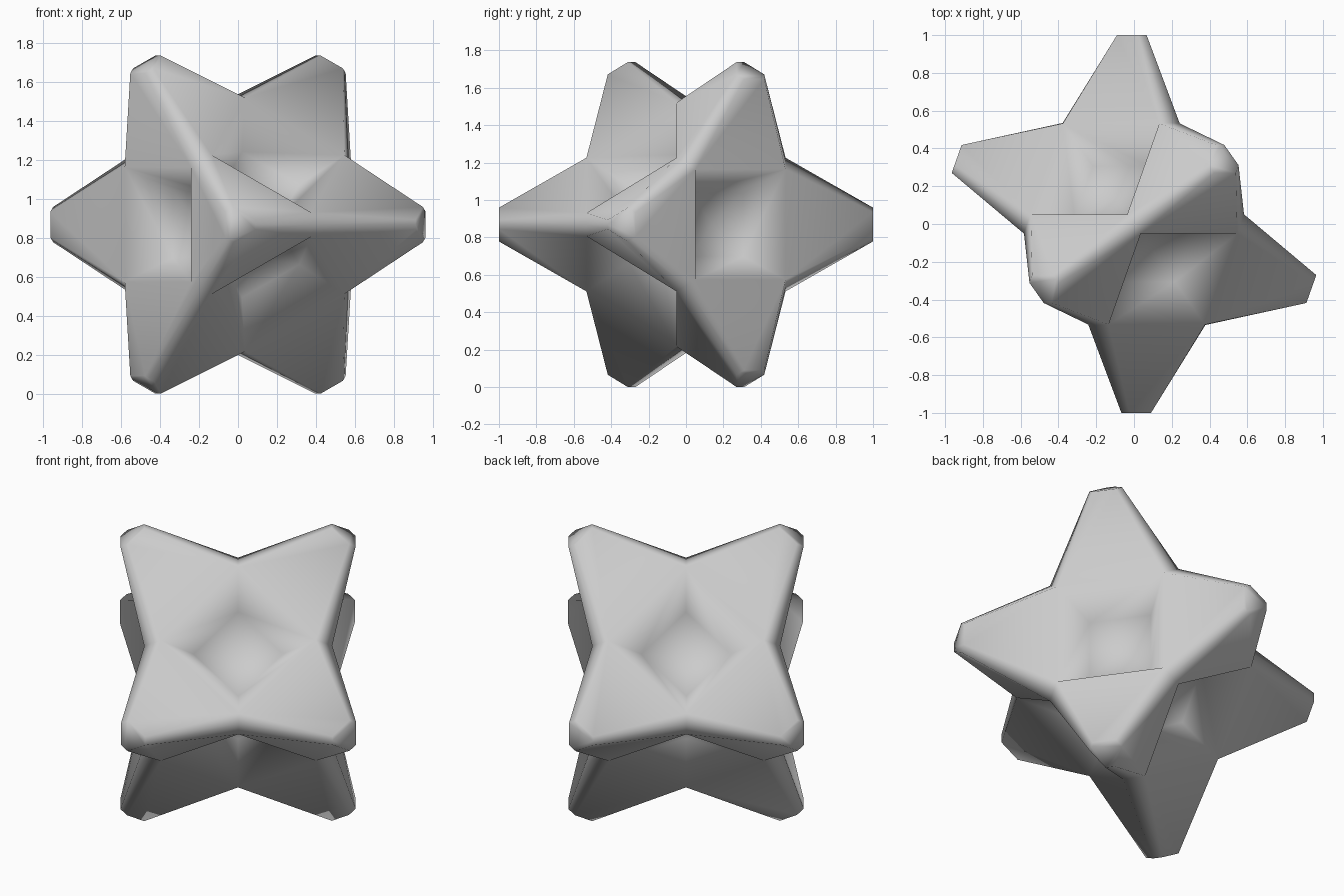
import bpy, bmesh
from itertools import product
from math import atan2
from mathutils import Vector, Matrix

if "Cube" in bpy.data.objects:
    bpy.data.objects.remove(bpy.data.objects["Cube"])

# Eight-pointed star: blunt spikes toward the corners of a cube, with a bowl in each cube face
bm = bmesh.new()
corner = Vector((1, 1, 1)).normalized()
tip_mid = corner + 0.09 * Vector((-2, 1, 1)).normalized()    # blunt end, toward a cube edge
tip = tip_mid + 0.025 * Vector((0, -1, 1)).normalized()      # blunt end, corner of the facet
base = Vector((0, 0.417, 0.505))                             # foot of the spike, rim of the bowl
base_mid = Vector((0, 0.463, 0.463))                         # saddle between two spikes
wall = Vector((0, 0.24, 0.29))                               # foot of the bowl wall
dish = Vector((0, 0, 0.24))                                  # bowl centre


def swap(p):
    return Vector((p.y, p.x, p.z))


def turn(p, n):
    return Vector([p[(i + n) % 3] for i in range(3)])


for n, sign in product(range(3), product((1, -1), repeat=3)):
    def add(points):
        bm.faces.new([bm.verts.new(Vector([c * s for c, s in zip(turn(p, n), sign)]))
                      for p in points])

    # one quarter of a cube face: ridge strips, spike side, bowl wall, bowl floor
    for f in (lambda p: p, swap):
        add([f(p) for p in (tip, tip_mid, base_mid, base)])
    add([tip, swap(tip), swap(base), base])
    add([base, swap(base), swap(wall), wall])
    add([dish, wall, swap(wall)])

# flat ends of the spikes
u = Vector((1, -1, 0)).normalized()
v = corner.cross(u)
for sign in product((1, -1), repeat=3):
    ring = [turn(p, n) for n in range(3) for p in (tip_mid, tip, swap(tip))]
    ring.sort(key=lambda p: atan2(p.dot(v), p.dot(u)))
    bm.faces.new([bm.verts.new(Vector([c * s for c, s in zip(p, sign)])) for p in ring])

bmesh.ops.remove_doubles(bm, verts=bm.verts, dist=0.001)

# tilt so the star rests on two spikes
x = Vector((0.8165, 0.57735, 0))
side = Vector((0.57735, -0.8165, 0))
up = Vector((0, 0, 1))
bm.transform(Matrix((x, (side + up).normalized(), (up - side).normalized())).transposed().to_4x4())
low = min(v.co.z for v in bm.verts)
bmesh.ops.translate(bm, verts=bm.verts, vec=(0, 0, -low))
bmesh.ops.recalc_face_normals(bm, faces=bm.faces)
for f in bm.faces:
    f.smooth = True

mesh = bpy.data.meshes.new("spiked_star")
bm.to_mesh(mesh)
bm.free()
bpy.context.collection.objects.link(bpy.data.objects.new("spiked_star", mesh))
